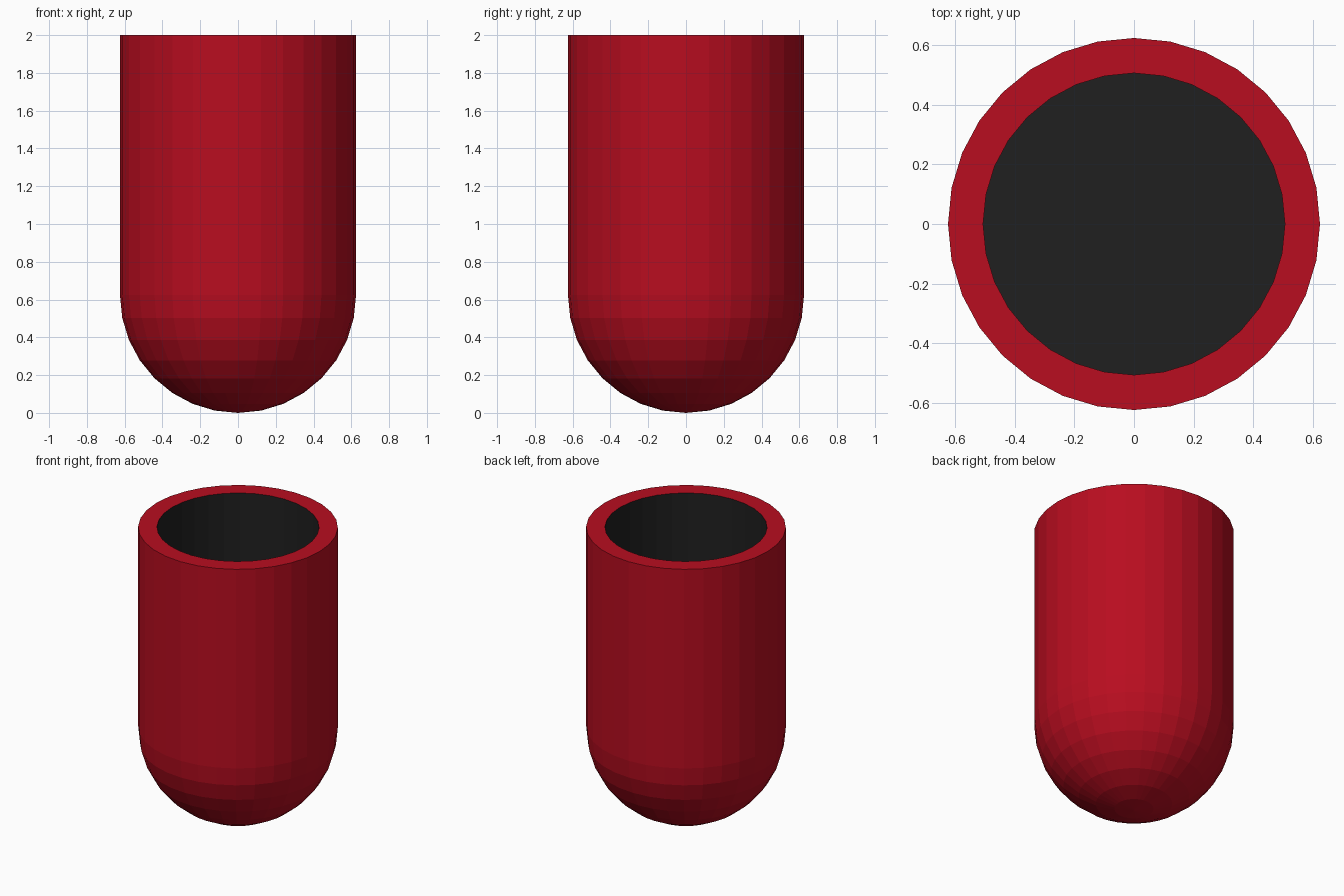
import bpy, bmesh, math

if "Cube" in bpy.data.objects:
    bpy.data.objects.remove(bpy.data.objects["Cube"])

R, R_IN, TOP, FLOOR, SEG = 0.625, 0.507, 2.0, 0.625, 32


def material(name, color):
    m = bpy.data.materials.new(name)
    m.diffuse_color = color
    m.use_nodes = True
    m.node_tree.nodes["Principled BSDF"].inputs["Base Color"].default_value = m.diffuse_color
    return m


def lathe(name, profile, mat):
    """Revolve an (r, z) profile around z; points with r = 0 become poles."""
    bm = bmesh.new()
    verts = [bm.verts.new((r, 0, z)) for r, z in profile]
    edges = [bm.edges.new(p) for p in zip(verts, verts[1:])]
    bmesh.ops.spin(bm, geom=verts + edges, axis=(0, 0, 1), cent=(0, 0, 0),
                   angle=math.tau, steps=SEG, use_merge=True)
    bmesh.ops.remove_doubles(bm, verts=bm.verts, dist=1e-4)
    # The profile runs bottom-centre outwards, so make the first face look
    # consistent with an outward-facing closed or open shell.
    bmesh.ops.recalc_face_normals(bm, faces=bm.faces)
    mesh = bpy.data.meshes.new(name)
    bm.to_mesh(mesh)
    bm.free()
    mesh.materials.append(mat)
    obj = bpy.data.objects.new(name, mesh)
    bpy.context.collection.objects.link(obj)
    return obj


red = material("red", (0.48, 0.004, 0.014, 1))
black = material("black", (0.014, 0.014, 0.014, 1))

# Outer body: round bottom, straight wall and flat rim
arc = [(R * math.sin(a), R - R * math.cos(a))
       for a in (i * math.tau / SEG for i in range(SEG // 4 + 1))]
lathe("capsule_body", arc + [(R, TOP), (R_IN, TOP)], red)

# Dark lining: inner wall and flat floor, facing into the cavity
lining = lathe("inner_lining", [(0, FLOOR), (R_IN, FLOOR), (R_IN, TOP)], black)
lining.data.flip_normals()
